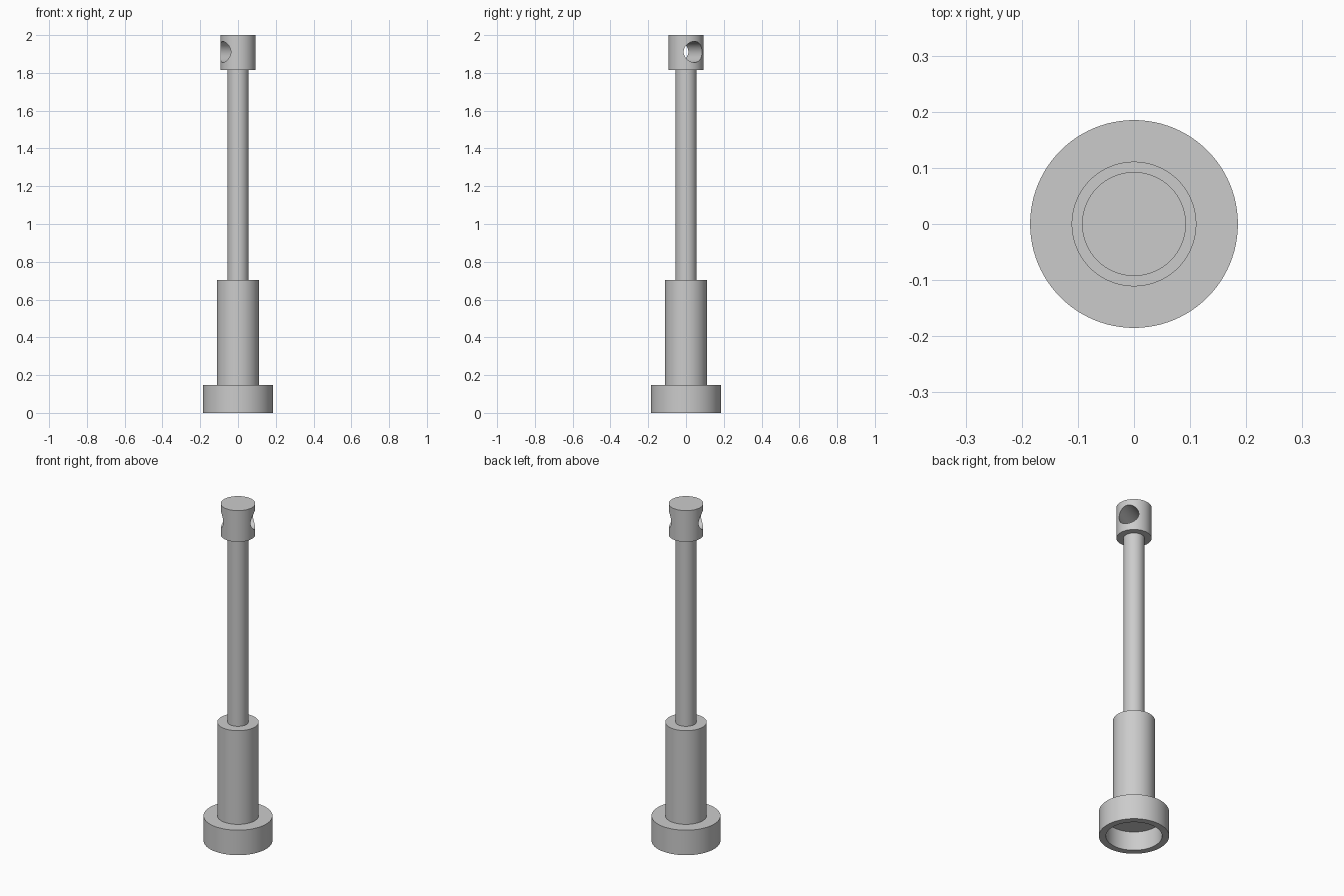
import bpy, math

if "Cube" in bpy.data.objects:
    bpy.data.objects.remove(bpy.data.objects["Cube"])

U = 2 / 54  # base module of the part
SEG = 96

grey = bpy.data.materials.new("plain grey")
grey.diffuse_color = (0.6, 0.6, 0.6, 1)
grey.use_nodes = True
grey.node_tree.nodes["Principled BSDF"].inputs["Base Color"].default_value = grey.diffuse_color


def cylinder(name, radius, z0, z1):
    """Upright cylinder between two heights, given in modules."""
    bpy.ops.mesh.primitive_cylinder_add(
        vertices=SEG, radius=radius * U, depth=(z1 - z0) * U,
        location=(0, 0, (z0 + z1) / 2 * U))
    ob = bpy.context.object
    ob.name = name
    ob.data.materials.append(grey)
    return ob


def cut(target, cutter):
    """Subtract the cutter, then hide it."""
    mod = target.modifiers.new("cut", 'BOOLEAN')
    mod.operation = 'DIFFERENCE'
    mod.solver = 'EXACT'
    mod.object = cutter
    bpy.context.view_layer.objects.active = target
    bpy.ops.object.modifier_apply(modifier=mod.name)
    cutter.hide_render = True
    cutter.hide_set(True)


def smooth(ob):
    bpy.ops.object.select_all(action='DESELECT')
    ob.select_set(True)
    bpy.context.view_layer.objects.active = ob
    bpy.ops.object.shade_smooth_by_angle(angle=math.radians(30))


# Stepped shaft, bottom to top
base = cylinder("base_cup", 5, 0, 4)
sleeve = cylinder("sleeve", 3, 4, 19)
rod = cylinder("rod", 1.5, 19, 49)
head = cylinder("head", 2.5, 49, 54)

# Round recess under the base
cut(base, cylinder("recess_cutter", 4, -1, 3))

# Cross hole through the head, turned about the vertical axis
hole = cylinder("cross_hole_cutter", 1.5, -4, 4)
hole.location = (0, 0, 51.6 * U)
hole.rotation_euler = (0, math.radians(90), math.radians(29))
bpy.context.view_layer.update()
cut(head, hole)

for part in (base, sleeve, rod, head):
    smooth(part)
